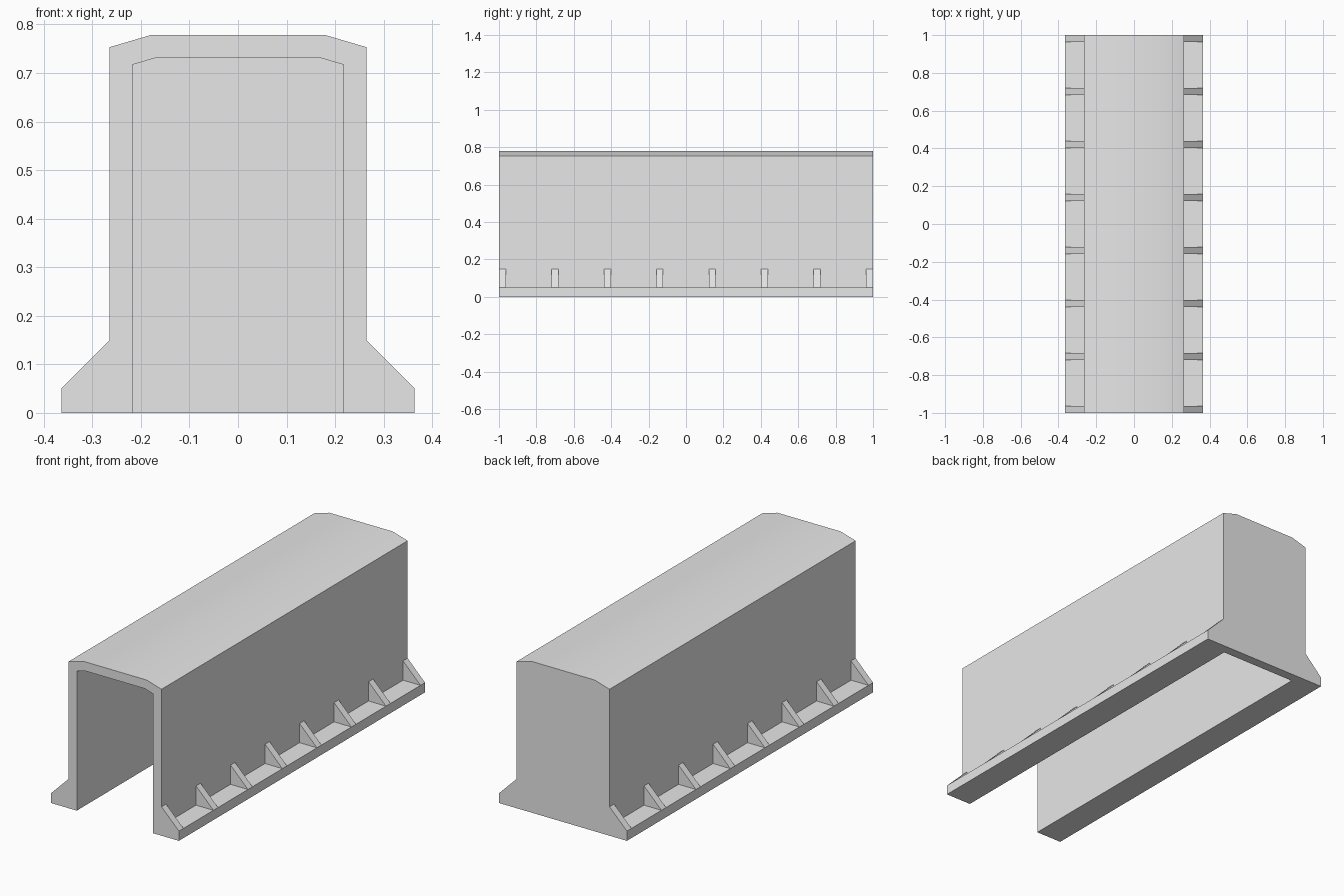
import bpy
import bmesh
import math

cube = bpy.data.objects.get("Cube")
if cube:
    bpy.data.objects.remove(cube, do_unlink=True)

grey = bpy.data.materials.new("light grey")
grey.use_nodes = True
grey.diffuse_color = (0.8, 0.8, 0.8, 1)
grey.node_tree.nodes["Principled BSDF"].inputs["Base Color"].default_value = (0.8, 0.8, 0.8, 1)


def prism(name, profile, y0, y1):
    """Extrude an x-z profile from y0 to y1."""
    bm = bmesh.new()
    face = bm.faces.new([bm.verts.new((x, y0, z)) for x, z in profile])
    ext = bmesh.ops.extrude_face_region(bm, geom=[face])
    moved = [v for v in ext["geom"] if isinstance(v, bmesh.types.BMVert)]
    bmesh.ops.translate(bm, verts=moved, vec=(0, y1 - y0, 0))
    bmesh.ops.recalc_face_normals(bm, faces=bm.faces)
    mesh = bpy.data.meshes.new(name)
    bm.to_mesh(mesh)
    bm.free()
    mesh.materials.append(grey)
    obj = bpy.data.objects.new(name, mesh)
    bpy.context.collection.objects.link(obj)
    return obj


def mirrored(half):
    """Complete a +x half profile with its -x mirror image."""
    return half + [(-x, z) for x, z in reversed(half)]


# Half profiles of the shell, from the foot up to the roof
outer = [(0.364, 0), (0.364, 0.05), (0.265, 0.05), (0.265, 0.753), (0.18, 0.778)]
inner = [(0.217, 0), (0.217, 0.717), (0.17, 0.731)]

# Walls, footings and roof as one channel, open at the front
shell = prism("shell", mirrored(outer) + list(reversed(mirrored(inner))), -1, 1)

# Back wall closes the channel
back_wall = prism("back_wall", mirrored(inner), 0.95, 1)

# Soften the shallow roof bends only
bpy.ops.object.select_all(action="DESELECT")
for obj in (shell, back_wall):
    obj.select_set(True)
bpy.context.view_layer.objects.active = shell
bpy.ops.object.shade_smooth_by_angle(angle=math.radians(30))

# Triangular braces along both footings
count, width = 8, 0.037
for side, label in ((1, "left"), (-1, "right")):
    triangle = [(side * x, z) for x, z in ((0.265, 0.05), (0.364, 0.05), (0.265, 0.149))]
    for i in range(count):
        y = -1 + i * (2 - width) / (count - 1)
        prism(f"{label}_brace_{i + 1}", triangle, y, y + width)
